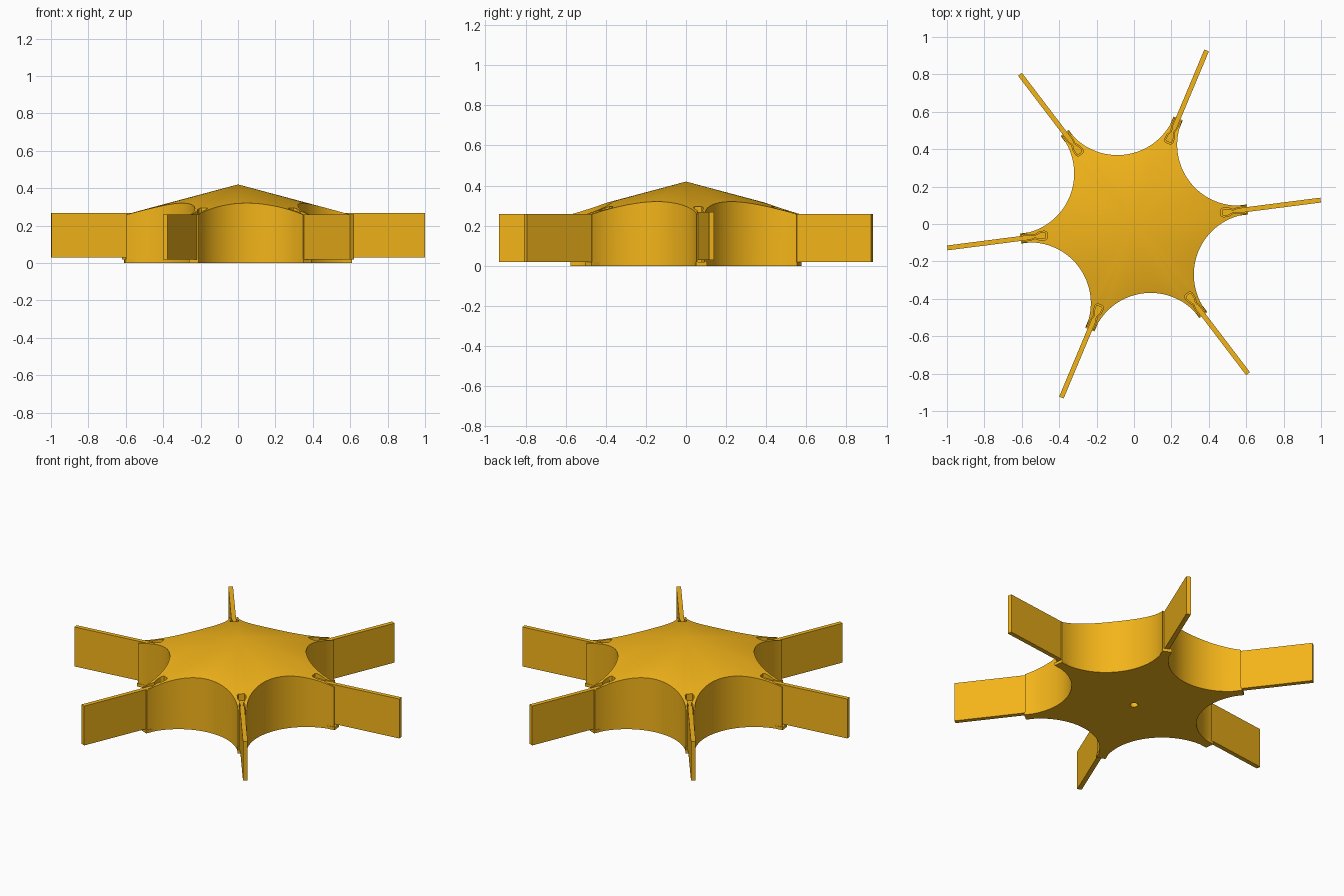
import bpy, bmesh, math
from mathutils import Matrix

if "Cube" in bpy.data.objects:
    bpy.data.objects.remove(bpy.data.objects["Cube"])

ARM = math.radians(7.3)          # direction of the first arm
APEX, SLOPE = 0.42, 0.267        # conical roof of the hub
D, R = 0.70, 0.326               # scallop circle: centre distance, radius
TIP = 0.606

gold = bpy.data.materials.new("gold")
gold.diffuse_color = (0.9, 0.46, 0.01, 1)
gold.use_nodes = True
gold.node_tree.nodes["Principled BSDF"].inputs["Base Color"].default_value = gold.diffuse_color


def make_object(name, bm, angle=0.0):
    bmesh.ops.recalc_face_normals(bm, faces=bm.faces)
    bmesh.ops.transform(bm, matrix=Matrix.Rotation(angle, 4, 'Z'), verts=bm.verts)
    me = bpy.data.meshes.new(name)
    bm.to_mesh(me)
    bm.free()
    me.materials.append(gold)
    ob = bpy.data.objects.new(name, me)
    bpy.context.collection.objects.link(ob)
    return ob


def prism(name, half, z0, z1, angle):
    """Extrude a profile given as (r, half width), mirrored about the arm axis."""
    pts = [(r, w) for r, w in half] + [(r, -w) for r, w in reversed(half)]
    bm = bmesh.new()
    face = bm.faces.new([bm.verts.new((x, y, z0)) for x, y in pts])
    ext = bmesh.ops.extrude_face_region(bm, geom=[face])
    top = [v for v in ext["geom"] if isinstance(v, bmesh.types.BMVert)]
    bmesh.ops.translate(bm, vec=(0, 0, z1 - z0), verts=top)
    return make_object(name, bm, angle)


def cut(target, cutter):
    mod = target.modifiers.new("cut", 'BOOLEAN')
    mod.operation = 'DIFFERENCE'
    mod.solver = 'EXACT'
    mod.object = cutter
    bpy.context.view_layer.objects.active = target
    bpy.ops.object.modifier_apply(modifier=mod.name)
    bpy.data.objects.remove(cutter)


# Hub: six scallops under a cone
outline = []
px, py = TIP * math.cos(math.pi / 6), TIP * math.sin(math.pi / 6)
sweep = math.atan2(py, D - px)   # half angle of the scallop arc
N = 40
for k in range(6):
    mid = ARM + math.pi / 6 + k * math.pi / 3
    for i in range(N + 1):
        t = sweep * (1 - 2 * i / N)
        x, y = D - R * math.cos(t), -R * math.sin(t)
        outline.append((x * math.cos(mid) - y * math.sin(mid),
                        x * math.sin(mid) + y * math.cos(mid)))
bm = bmesh.new()
low = [bm.verts.new((x, y, 0)) for x, y in outline]
high = [bm.verts.new((x, y, APEX - SLOPE * math.hypot(x, y))) for x, y in outline]
apex = bm.verts.new((0, 0, APEX))
for i in range(len(outline)):
    j = (i + 1) % len(outline)
    bm.faces.new((low[i], low[j], high[j], high[i]))
    bm.faces.new((high[i], high[j], apex))
bm.faces.new(low[::-1])
hub = make_object("hub", bm)

# Axle hole in the underside
bm = bmesh.new()
bmesh.ops.create_cone(bm, cap_ends=True, segments=24, radius1=0.022, radius2=0.022, depth=0.4)
cut(hub, make_object("axle_cutter", bm))

SLOT = [(0.468, .017), (0.48, .024), (0.51, .022), (0.535, .010), (0.56, .0165), (0.65, .0165)]
BLADE = [(0.475, .013), (0.483, .019), (0.508, .017), (0.535, .006), (0.56, .013), (1.006, .013)]

# Keyed slots, blades and slot floors
for k in range(6):
    a = ARM + k * math.pi / 3
    lift = 0.01 if k % 3 == 0 else 0.0
    cut(hub, prism("slot_cutter", SLOT, 0.018, 0.6, a))
    prism(f"blade_{k + 1}", BLADE, 0.02 + lift, 0.258 + lift, a)
    prism(f"slot_floor_{k + 1}", [(0.56, .027), (0.612, .027)], 0, 0.018, a)

# Smooth the curved walls and the cone
bpy.ops.object.select_all(action='DESELECT')
hub.select_set(True)
bpy.context.view_layer.objects.active = hub
bpy.ops.object.shade_smooth_by_angle(angle=math.radians(25))
